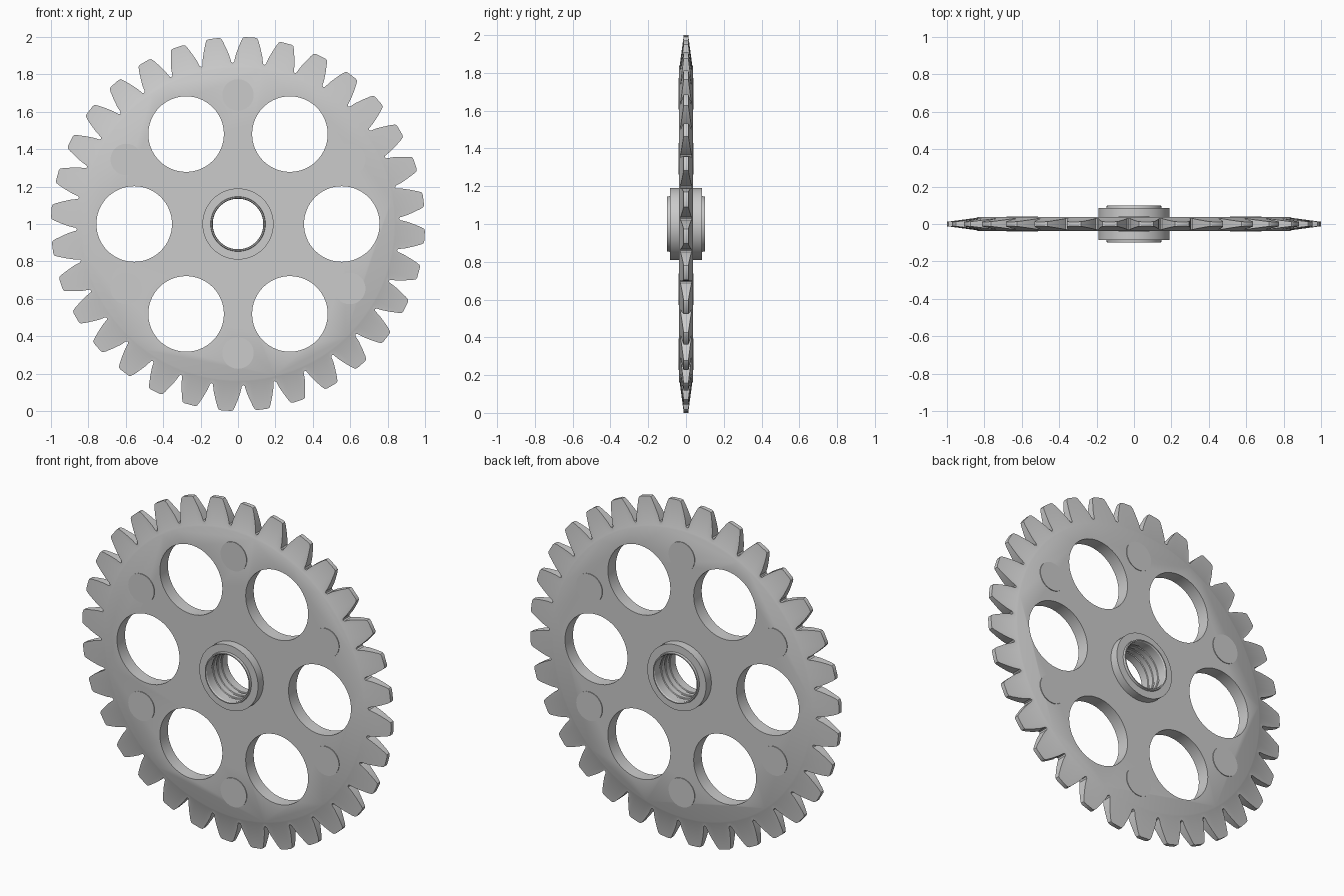
import bpy, bmesh
from math import sin, cos, pi, radians

if "Cube" in bpy.data.objects:
    bpy.data.objects.remove(bpy.data.objects["Cube"])

CZ = 1.0        # axle height
TEETH = 32


def finish(bm, name, smooth=True):
    bmesh.ops.recalc_face_normals(bm, faces=bm.faces)
    me = bpy.data.meshes.new(name)
    bm.to_mesh(me)
    bm.free()
    ob = bpy.data.objects.new(name, me)
    bpy.context.collection.objects.link(ob)
    if smooth:
        shade(ob)
    return ob


def shade(ob):
    bpy.ops.object.select_all(action='DESELECT')
    ob.select_set(True)
    bpy.context.view_layer.objects.active = ob
    bpy.ops.object.shade_smooth_by_angle(angle=radians(30))


def polar(r, a, y):
    """Point on the wheel; a is clockwise from the top, in radians."""
    return (r * sin(a), y, CZ + r * cos(a))


def skin(bm, loops, closed=False):
    """Bridge consecutive loops of equal length with quads."""
    n = len(loops[0])
    pairs = list(zip(loops, loops[1:]))
    if closed:
        pairs.append((loops[-1], loops[0]))
    for p, q in pairs:
        for i in range(n):
            j = (i + 1) % n
            bm.faces.new((p[i], p[j], q[j], q[i]))


def lathe(bm, profile, cx=0, cz=0, n=64, closed=False):
    """Revolve (radius, y) points around an axis along y."""
    loops = []
    for r, y in profile:
        loops.append([bm.verts.new((cx + r * sin(2 * pi * i / n), y,
                                    CZ + cz + r * cos(2 * pi * i / n)))
                      for i in range(n)])
    skin(bm, loops, closed)
    if not closed:
        bm.faces.new(loops[0])
        bm.faces.new(loops[-1])


# Toothed wheel: outline of one tooth as (degrees from tooth centre, radius)
half = [(5.1, .868), (4.6, .90), (3.7, .94), (2.75, .98), (2.25, .996), (1.6, 1.0)]
tooth = [(-5.625, .862)] + [(-a, r) for a, r in half] + half[::-1]
outline = [(radians(3.75 + 360 / TEETH * t + a), r)
           for t in range(TEETH) for a, r in tooth]


def taper(r):
    return .033 + (r - .842) / .158 * (.012 - .033)


bm = bmesh.new()
loops = []
for s in (-1, 1):
    rings = [[bm.verts.new(polar(rr, a, s * h)) for a, r in outline]
             for rr, h in ((.834, .037), (.842, .033))]
    rings.append([bm.verts.new(polar(r, a, s * taper(r))) for a, r in outline])
    loops += rings if s < 0 else rings[::-1]
skin(bm, loops)
bm.faces.new(loops[0])
bm.faces.new(loops[-1])
wheel = finish(bm, "toothed_wheel", False)

# Six lightening holes and the centre opening
bm = bmesh.new()
for k in range(6):
    a = radians(90 + 60 * k)
    lathe(bm, [(.202, -.2), (.202, .2)], .555 * sin(a), .555 * cos(a))
lathe(bm, [(.165, -.2), (.165, .2)])
cutter = finish(bm, "hole_cutter", False)
cutter.hide_render = True
mod = wheel.modifiers.new("holes", 'BOOLEAN')
mod.object = cutter
mod.operation = 'DIFFERENCE'
mod.solver = 'EXACT'
bpy.context.view_layer.objects.active = wheel
bpy.ops.object.modifier_apply(modifier=mod.name)
bpy.data.objects.remove(cutter, do_unlink=True)
shade(wheel)

# Hub collar with stepped lips and shallow grooves inside the bore
outer = [(.145, -.1), (.147, -.086), (.19, -.086), (.19, .086), (.147, .086), (.145, .1)]
bore = [(.139, .1), (.135, .094)]
for y in (.04, 0, -.04):
    bore += [(.135, y + .008), (.139, y + .005), (.139, y - .005), (.135, y - .008)]
bore += [(.135, -.094), (.139, -.1)]
bm = bmesh.new()
lathe(bm, outer + bore, closed=True)
finish(bm, "hub")

# Low round pads between the holes, on both faces
bm = bmesh.new()
for k in range(6):
    a = radians(60 * k)
    lathe(bm, [(.084, -.041), (.084, .041)], .69 * sin(a), .69 * cos(a), n=48)
finish(bm, "round_pads")
